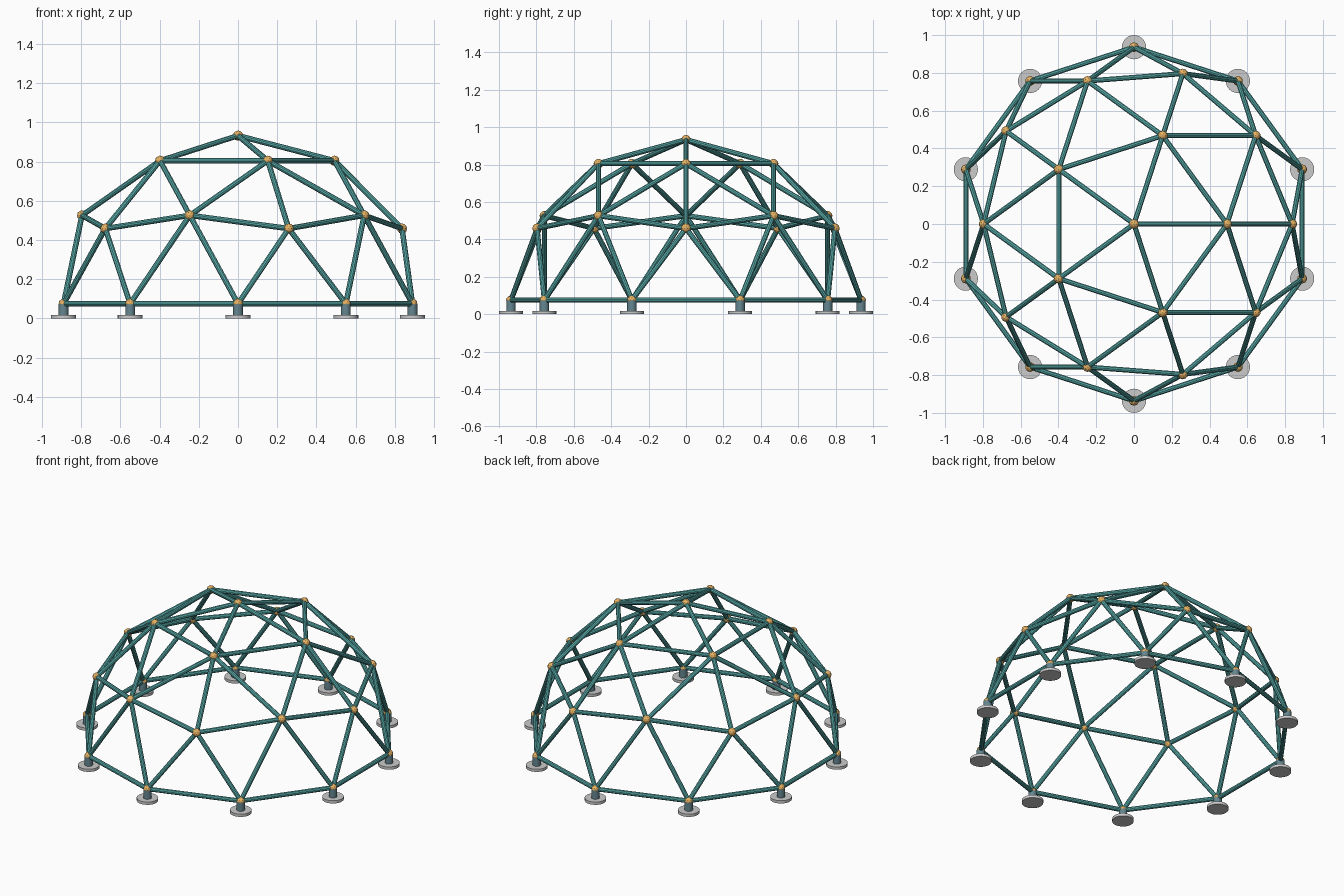
import bpy, bmesh
from mathutils import Vector, Matrix

if "Cube" in bpy.data.objects:
    bpy.data.objects.remove(bpy.data.objects["Cube"])

R, H, BASE = 0.936, 0.858, 0.075   # dome radius, rise, height of base ring


def material(name, rgb):
    m = bpy.data.materials.new(name)
    m.diffuse_color = (*rgb, 1)
    m.use_nodes = True
    m.node_tree.nodes["Principled BSDF"].inputs["Base Color"].default_value = m.diffuse_color
    return m


def finish(bm, name, mat=None, smooth=False):
    me = bpy.data.meshes.new(name)
    bm.to_mesh(me)
    bm.free()
    ob = bpy.data.objects.new(name, me)
    bpy.context.collection.objects.link(ob)
    if mat:
        me.materials.append(mat)
    if smooth:
        bpy.ops.object.select_all(action='DESELECT')
        ob.select_set(True)
        bpy.context.view_layer.objects.active = ob
        bpy.ops.object.shade_smooth_by_angle()
    return ob


def rod(bm, a, b, r1, r2, sides):
    d = b - a
    mat = Matrix.Translation((a + b) / 2) @ d.to_track_quat('Z', 'Y').to_matrix().to_4x4()
    bmesh.ops.create_cone(bm, cap_ends=True, segments=sides, radius1=r1,
                          radius2=r2, depth=d.length, matrix=mat)


teal = material("teal", (0.10, 0.42, 0.41))
orange = material("orange", (0.80, 0.45, 0.13))
slate = material("slate", (0.13, 0.24, 0.28))

# Geodesic layout: upper half of a two-frequency icosphere, slightly flattened
layout = bmesh.new()
bmesh.ops.create_icosphere(layout, subdivisions=2, radius=1)
bmesh.ops.delete(layout, geom=[v for v in layout.verts if v.co.z < -0.05], context='VERTS')
for v in layout.verts:
    v.co = Vector((v.co.x * R, v.co.y * R, v.co.z * H + BASE))
nodes = [v.co.copy() for v in layout.verts]
edges = [(e.verts[0].co.copy(), e.verts[1].co.copy()) for e in layout.edges]
layout.free()

# Struts
bm = bmesh.new()
for a, b in edges:
    rod(bm, a, b, 0.014, 0.014, 10)
finish(bm, "struts", teal, True)

# Hub balls
bm = bmesh.new()
for p in nodes:
    bmesh.ops.create_icosphere(bm, subdivisions=2, radius=0.026, matrix=Matrix.Translation(p))
finish(bm, "hubs", orange)

# Foot posts and discs under the base ring
posts, discs = bmesh.new(), bmesh.new()
for p in nodes:
    if p.z < BASE + 0.05:
        g = Vector((p.x, p.y, 0))
        up = lambda z: g + Vector((0, 0, z))
        rod(posts, up(0.012), up(BASE), 0.025, 0.025, 16)
        rod(discs, up(0), up(0.018), 0.064, 0.064, 24)
finish(posts, "foot_posts", slate, True)
finish(discs, "foot_discs", None, True)
